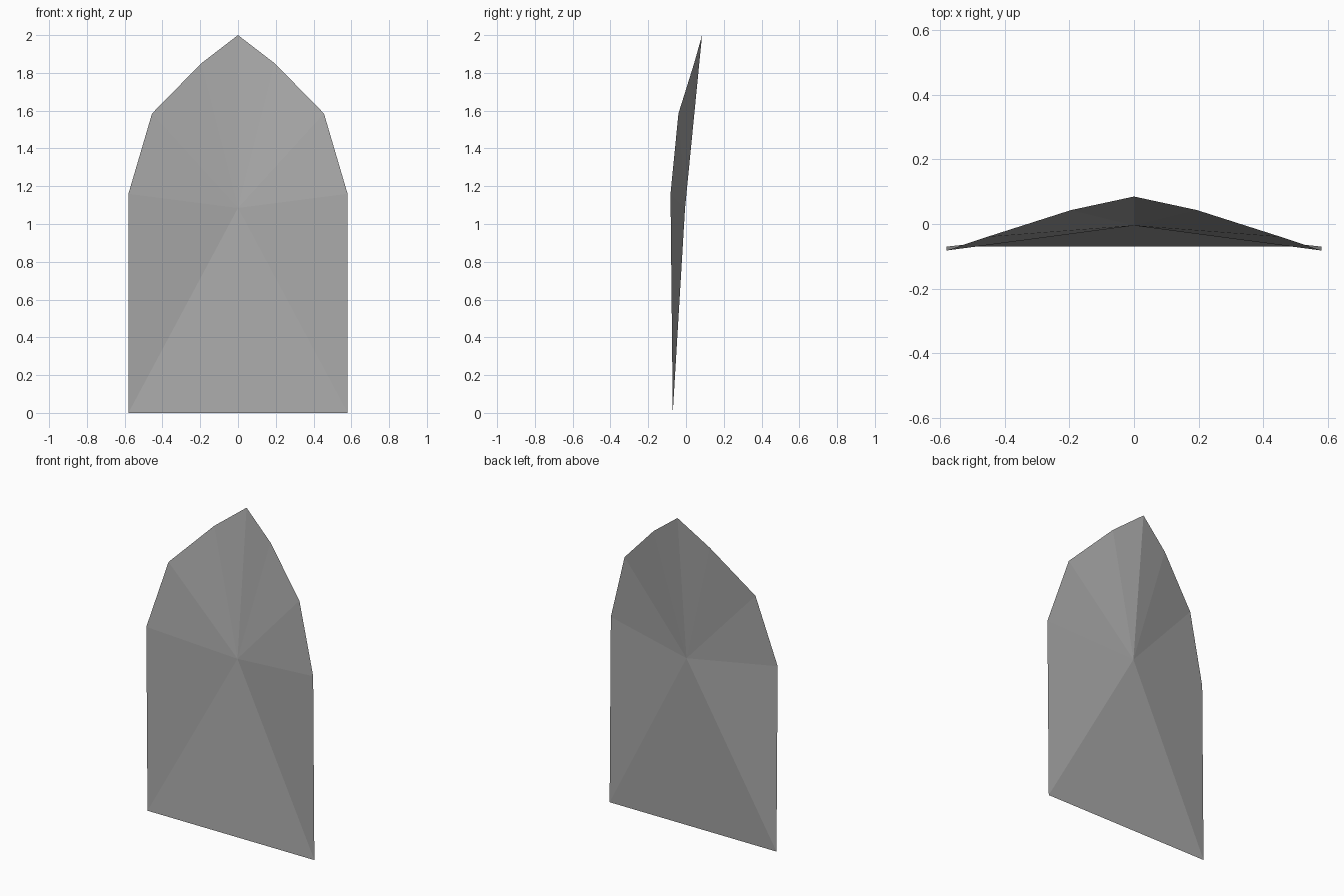
import bpy
import bmesh

cube = bpy.data.objects.get("Cube")
if cube:
    bpy.data.objects.remove(cube, do_unlink=True)

# Plain grey
grey = bpy.data.materials.new("grey")
grey.use_nodes = True
colour = (0.4, 0.4, 0.4, 1.0)
grey.diffuse_color = colour
grey.node_tree.nodes["Principled BSDF"].inputs["Base Color"].default_value = colour

# Half outline from the base corner up to just below the tip
half = [(0.58, -0.07, 0.0), (0.58, -0.082, 1.16),
        (0.455, -0.04, 1.585), (0.195, 0.043, 1.85)]
tip = (0.0, 0.085, 2.0)
centre = (0.0, -0.005, 1.085)
outline = half + [tip] + [(-x, y, z) for x, y, z in reversed(half)]

# Thin pointed panel: a fan of flat triangles around a raised centre
bm = bmesh.new()
hub = bm.verts.new(centre)
rim = [bm.verts.new(p) for p in outline]
for i, v in enumerate(rim):
    bm.faces.new((hub, v, rim[(i + 1) % len(rim)]))
bm.normal_update()
# Turn the sheet to face the front
if sum(f.normal.y * f.calc_area() for f in bm.faces) > 0:
    bmesh.ops.reverse_faces(bm, faces=bm.faces[:])
mesh = bpy.data.meshes.new("pointed_panel")
bm.to_mesh(mesh)
bm.free()
mesh.materials.append(grey)
panel = bpy.data.objects.new("pointed_panel", mesh)
bpy.context.collection.objects.link(panel)
